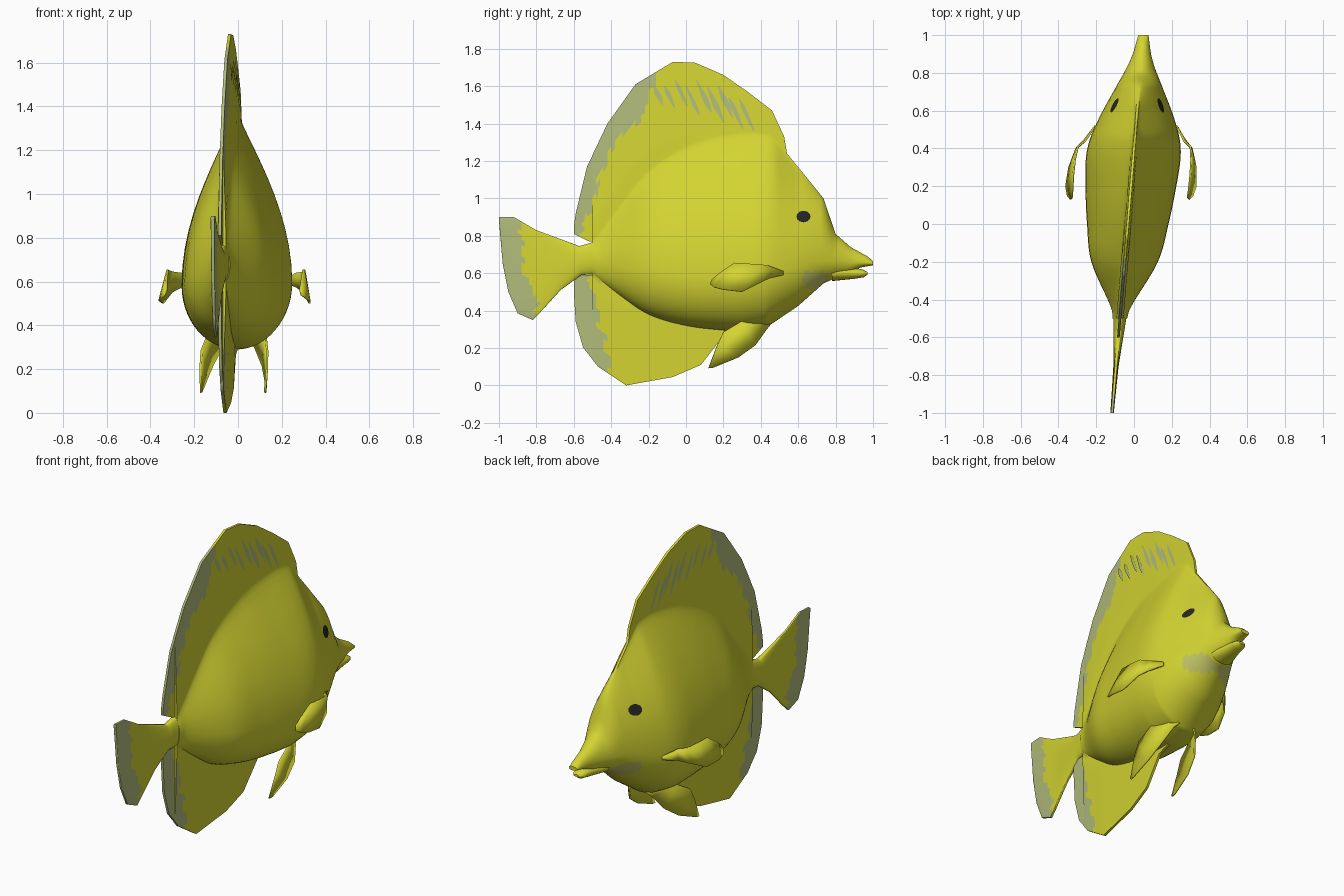
import bpy, bmesh, math
from math import sin, cos, pi, hypot, sqrt

if "Cube" in bpy.data.objects:
    bpy.data.objects.remove(bpy.data.objects["Cube"])

def material(name, rgb):
    m = bpy.data.materials.new(name)
    m.diffuse_color = (*rgb, 1)
    m.use_nodes = True
    m.node_tree.nodes["Principled BSDF"].inputs["Base Color"].default_value = m.diffuse_color
    return m

YELLOW = material("yellow", (0.66, 0.66, 0.032))
MARGIN = material("grey_green", (0.44, 0.50, 0.20))
PALE = material("pale_yellow", (0.53, 0.55, 0.13))
BLACK = material("black", (0.02, 0.02, 0.018))

def lerp(pts, v):
    """Straight-line interpolation through points sorted by first value."""
    if v <= pts[0][0]:
        return pts[0][1]
    for (a, p), (b, q) in zip(pts, pts[1:]):
        if v <= b:
            return p + (q - p) * (v - a) / (b - a)
    return pts[-1][1]

def curve(pts, v):
    """Smooth interpolation through the same kind of points."""
    n = len(pts)
    v = min(max(v, pts[0][0]), pts[-1][0])
    def slope(i):
        a, b = pts[max(i - 1, 0)], pts[min(i + 1, n - 1)]
        return (b[1] - a[1]) / (b[0] - a[0])
    for i in range(n - 1):
        (a, p), (b, q) = pts[i], pts[i + 1]
        if v <= b:
            h, t = b - a, (v - a) / (b - a)
            return ((2*t**3 - 3*t*t + 1) * p + (t**3 - 2*t*t + t) * h * slope(i)
                    + (3*t*t - 2*t**3) * q + (t**3 - t*t) * h * slope(i + 1))

def centre(y):
    return -0.033 + 0.083 * y      # the fish stands slightly turned

# Side outline, including the dorsal and anal fins
TOP = [(-.6, .85), (-.59, .92), (-.53, 1.17), (-.42, 1.40), (-.27, 1.61), (-.07, 1.73),
       (.05, 1.725), (.2, 1.66), (.33, 1.57), (.46, 1.47), (.525, 1.33), (.54, 1.24),
       (.63, 1.13), (.735, 1.0), (.8, .81), (.88, .74), (.97, .69), (1, .665)]
BOTTOM = [(-.6, .5), (-.59, .34), (-.55, .2), (-.47, .1), (-.32, 0), (-.07, .045), (.08, .11),
          (.15, .2), (.2, .265), (.3, .29), (.43, .31), (.6, .425), (.735, .545), (.8, .575),
          (.88, .60), (.93, .63), (1, .642)]
# Body envelope inside the outline
BACK = [(-.5, .77), (-.35, .97), (-.2, 1.15), (0, 1.28), (.2, 1.34), (.45, 1.34), (.54, 1.24)]
BELLY = [(-.5, .6), (-.35, .48), (-.2, .38), (0, .32), (.2, .295), (.3, .29)]
MIDDLE = [(-.5, .68), (-.2, .61), (.2, .58), (.5, .61), (.7, .67), (.85, .665), (1, .652)]
WIDTH = [(-.5, .033), (-.45, .045), (-.2, .175), (0, .215), (.2, .24), (.35, .25), (.45, .237),
         (.58, .19), (.72, .125), (.83, .073), (.9, .048), (1, .026)]

def levels(y):
    top, bot = lerp(TOP, y), lerp(BOTTOM, y)
    t = min(curve(BACK, y), top) if y < .54 else top
    b = max(curve(BELLY, y), bot) if y < .3 else bot
    return bot, b, curve(MIDDLE, y), t, top

def half_width(y, z):
    bot, b, m, t, top = levels(y)
    u = min(1, max(0, (z - m) / (t - m) if z > m else (m - z) / (m - b)))
    w = sqrt(max(0, 1 - u * u))
    if z > m:
        k = min(1, max(0, (y - .6) / .25))
        w = k * w + (1 - k) * cos(u * pi / 2)
    edge = min(1, min(top - z, z - bot) / .4)
    return hypot(w * curve(WIDTH, y), .007 + .012 * max(0, edge))

def finish(name, bm, mats, rule=None, angle=50):
    bmesh.ops.remove_doubles(bm, verts=bm.verts, dist=1e-4)
    bmesh.ops.recalc_face_normals(bm, faces=bm.faces)
    if rule:
        for f in bm.faces:
            c = f.calc_center_median()
            f.material_index = rule(c.y, c.z)
    me = bpy.data.meshes.new(name)
    bm.to_mesh(me)
    bm.free()
    for m in mats:
        me.materials.append(m)
    ob = bpy.data.objects.new(name, me)
    bpy.context.collection.objects.link(ob)
    bpy.ops.object.select_all(action='DESELECT')
    ob.select_set(True)
    bpy.context.view_layer.objects.active = ob
    bpy.ops.object.shade_smooth_by_angle(angle=math.radians(angle))
    return ob

def loft(name, stations, mats, rule=None):
    """stations: (y, [(z, half width), ...]) with z rising."""
    bm = bmesh.new()
    rings = []
    for y, prof in stations:
        c = centre(y)
        pts = [(c + w, y, z) for z, w in prof] + [(c - w, y, z) for z, w in reversed(prof)]
        rings.append([bm.verts.new(p) for p in pts])
    for r, s in zip(rings, rings[1:]):
        for i in range(len(r)):
            j = (i + 1) % len(r)
            bm.faces.new((r[i], r[j], s[j], s[i]))
    bm.faces.new(rings[0])
    bm.faces.new(rings[-1][::-1])
    return finish(name, bm, mats, rule)

def steps(a, b, d, knots=()):
    n = round((b - a) / d)
    ys = [a + (b - a) * i / n for i in range(n + 1)]
    ys = [y for y in ys if all(abs(y - k) > d * .4 for k in knots if a < k < b)]
    return sorted(ys + [k for k in knots if a < k < b])

# Grey trailing margin of the fins, pale throat
DORSAL_EDGE = [(.8, -.57), (.9, -.53), (1.0, -.48), (1.1, -.465), (1.2, -.42), (1.3, -.385),
               (1.42, -.25), (1.5, -.2), (1.62, -.18)]
ANAL_EDGE = [(.05, -.39), (.2, -.43), (.3, -.46), (.45, -.48), (.58, -.53)]

def body_colour(y, z):
    if hypot((y - .69) / .075, (z - .57) / .045) < 1:
        return 2
    wave = .012 * sin(z * 55) + .008 * sin(z * 130)
    edge = lerp(DORSAL_EDGE, z) if z > .7 else lerp(ANAL_EDGE, z)
    return 1 if y < edge + wave else 0

def body_profile(y):
    bot, b, m, t, top = levels(y)
    n, f = 14, 14
    zs = [bot + (b - bot) * i / f for i in range(f)]
    zs += [m - (m - b) * cos(pi / 2 * i / n) for i in range(n)]
    zs += [m + (t - m) * sin(pi / 2 * i / n) for i in range(n)]
    zs += [t + (top - t) * i / f for i in range(f + 1)]
    return [(z, half_width(y, z)) for z in zs]

mats = [YELLOW, MARGIN, PALE]
knots = [p[0] for p in TOP] + [.15, .43, .08, -.32, -.47]
loft("body", [(y, body_profile(y)) for y in steps(-.5, 1, .02, knots)], mats, body_colour)

# Free rear lobes of the dorsal and anal fins
def plate(y, lo, hi, w, n=24):
    return (y, [(lo + (hi - lo) * i / n, w) for i in range(n + 1)])

rear = steps(-.6, -.46, .014, [-.59, -.53, -.55])
loft("dorsal_fin_rear", [plate(y, lerp([(-.6, .81), (-.52, .77)], y), lerp(TOP, y) - .002, .007)
                         for y in rear], mats, body_colour)
loft("anal_fin_rear", [plate(y, lerp(BOTTOM, y) + .002, lerp([(-.6, .56), (-.56, .59)], y), .007)
                       for y in rear], mats, body_colour)

# Tail fin with its narrow stalk
TAIL_TOP = [(-1, .9), (-.92, .9), (-.8, .83), (-.57, .745), (-.5, .765), (-.42, .78)]
TAIL_LOW = [(-1, .88), (-.98, .65), (-.95, .5), (-.9, .385), (-.82, .35), (-.78, .39),
            (-.67, .51), (-.56, .59), (-.42, .6)]
TAIL_EDGE = [(.35, -.77), (.4, -.8), (.5, -.8), (.6, -.88), (.75, -.87), (.9, -.9)]

def tail_profile(y):
    lo, hi = lerp(TAIL_LOW, y), lerp(TAIL_TOP, y)
    w = lerp([(-1, .009), (-.75, .014), (-.5, .034), (-.42, .04)], y)
    us = [-cos(pi * i / 24) for i in range(25)]
    return (y, [((lo + hi) / 2 + u * (hi - lo) / 2, .006 + (w - .006) * sqrt(max(0, 1 - u * u)))
                for u in us])

loft("tail_fin", [tail_profile(y) for y in
                  steps(-1, -.42, .02, [-.98, -.95, -.92, -.9, -.82, -.78, -.67, -.57])],
     mats, lambda y, z: int(y < lerp(TAIL_EDGE, z) + .012 * sin(z * 60)))

# Lower jaw
def jaw_profile(y):
    lo = lerp([(.78, .558), (.9, .57), (.95, .578), (.97, .592)], y)
    hi = lerp([(.78, .64), (.9, .63), (.95, .618), (.97, .606)], y)
    w = lerp([(.78, .07), (.88, .045), (.95, .034), (.97, .018)], y)
    return (y, [((lo + hi) / 2 - (hi - lo) / 2 * cos(pi * i / 10), w * sin(pi * i / 10) + .001)
                for i in range(11)])

loft("lower_jaw", [jaw_profile(y) for y in steps(.78, .97, .02, [.95])], mats)

# Paired fins: each row gives the upper and the lower edge point
def paired_fin(name, rows, side):
    bm = bmesh.new()
    grid = []
    for up, low in rows:
        grid.append([bm.verts.new((centre(y) + side * x, y, z)) for x, y, z in (up, low)])
    for a, b in zip(grid, grid[1:]):
        bm.faces.new((a[0], a[1], b[1], b[0]))
    ob = finish(name, bm, [YELLOW])
    mod = ob.modifiers.new("thickness", 'SOLIDIFY')
    mod.thickness, mod.offset = .01, 0

PECTORAL = [((.215, .52, .61), (.215, .52, .59)), ((.262, .44, .64), (.262, .45, .575)),
            ((.298, .41, .645), (.305, .40, .55)), ((.308, .34, .65), (.335, .3, .50)),
            ((.310, .26, .655), (.343, .2, .512)), ((.308, .18, .60), (.33, .15, .525)),
            ((.305, .14, .565), (.312, .13, .54))]
PELVIC = [((.12, .36, .38), (.05, .45, .325)), ((.135, .30, .345), (.075, .43, .30)),
          ((.15, .2, .285), (.115, .37, .215)), ((.152, .165, .21), (.135, .28, .15)),
          ((.146, .12, .092), (.146, .145, .095))]

# Eye and stripe plates that hug the body surface
def patch(bm, side, rows):
    grid = [[bm.verts.new((centre(y) + side * (half_width(y, z) + .004), y, z)) for y, z in r]
            for r in rows]
    for a, b in zip(grid, grid[1:]):
        for i in range(len(a) - 1):
            bm.faces.new((a[i], a[i + 1], b[i + 1], b[i]))

for side, tag in ((1, "right"), (-1, "left")):
    paired_fin("pectoral_fin_" + tag, PECTORAL, side)
    paired_fin("pelvic_fin_" + tag, PELVIC, side)
    bm = bmesh.new()
    patch(bm, side, [[(.628 + .038 * r * cos(a * pi / 6), .903 + .031 * r * sin(a * pi / 6))
                      for a in range(13)] for r in (.02, .5, 1)])
    finish("eye_" + tag, bm, [BLACK])
    bm = bmesh.new()
    for k in range(9):
        y0 = -.17 + .057 * k
        z0 = min(1.63, lerp(TOP, y0) - .07) - .03 * (k % 2)
        length = .10 + .018 * k if k < 6 else .17
        rows = []
        for i in range(9):
            u = i / 8
            w = .003 + .011 * sin(pi * u) * (1 + .3 * sin(5 * u + k))
            y, z = y0 + .45 * length * u, z0 - length * u
            rows.append([(y - w, z), (y + w, z)])
        patch(bm, side, rows)
    finish("dorsal_stripes_" + tag, bm, [MARGIN])
